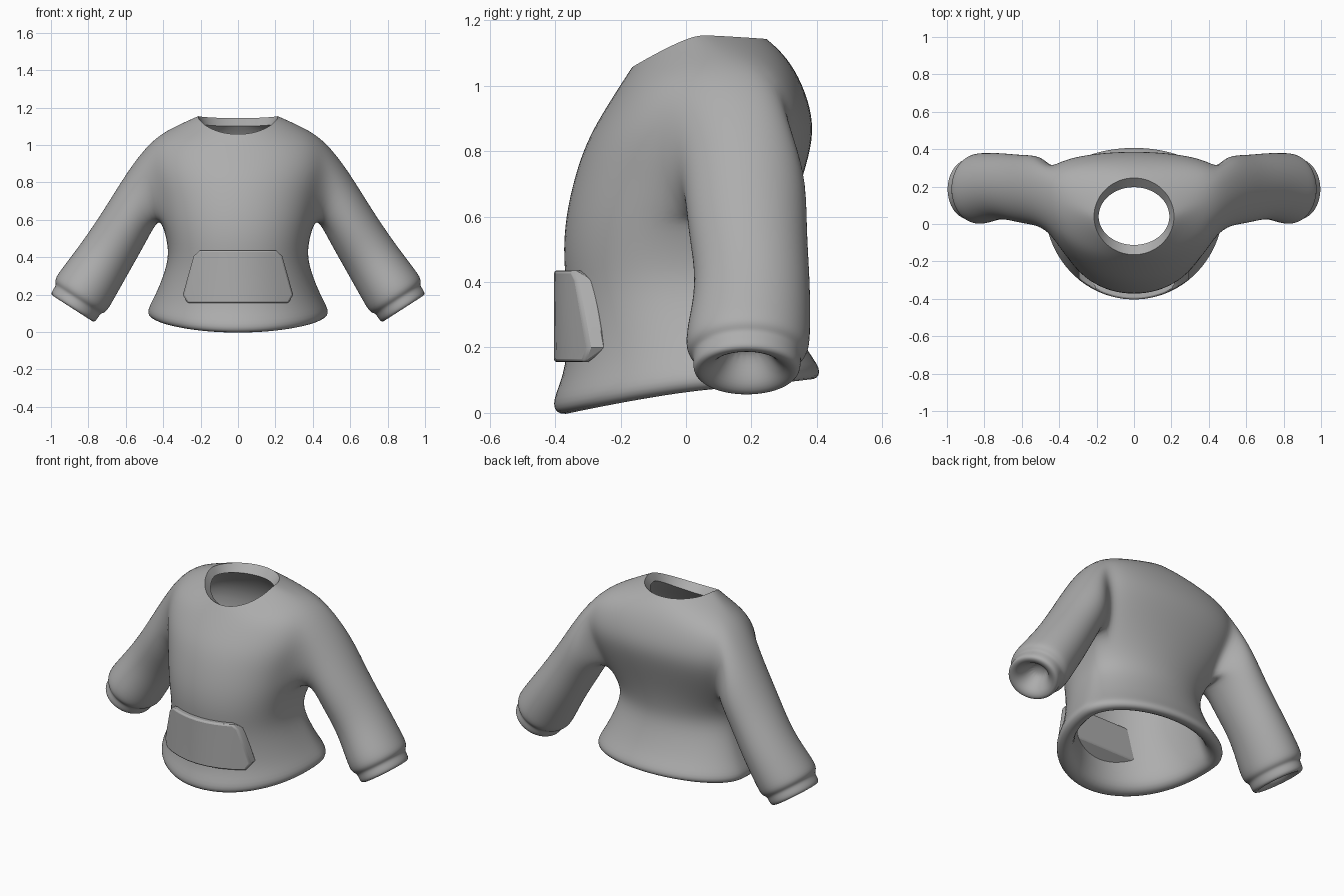
import bpy, bmesh
from math import sin, cos, pi

if "Cube" in bpy.data.objects:
    bpy.data.objects.remove(bpy.data.objects["Cube"], do_unlink=True)

cloth = bpy.data.materials.new("grey cloth")
cloth.use_nodes = True
GREY = (0.42, 0.42, 0.42, 1)
cloth.diffuse_color = GREY
cloth.node_tree.nodes["Principled BSDF"].inputs["Base Color"].default_value = GREY


def finish(bm, name):
    bmesh.ops.recalc_face_normals(bm, faces=bm.faces)
    mesh = bpy.data.meshes.new(name)
    bm.to_mesh(mesh)
    bm.free()
    mesh.materials.append(cloth)
    obj = bpy.data.objects.new(name, mesh)
    bpy.context.collection.objects.link(obj)
    mesh.polygons.foreach_set("use_smooth", [True] * len(mesh.polygons))
    return obj


COLS = 24


def torso_ring(bm, w, yf, yc, yb, zf, zs, zb, pf, pb):
    """Half width, front/widest/back y, front/side/back z, front/back roundness."""
    ring = []
    for i in range(COLS):
        a = 2 * pi * i / COLS
        a += .15 * sin(2 * a)  # columns gather at the sides for the armholes
        c = round(cos(a), 6)
        y = yc + ((yb - yc) * c ** pb if c > 0 else (yf - yc) * (-c) ** pf)
        z = zs + ((zb if c > 0 else zf) - zs) * abs(c) ** 1.25
        ring.append(bm.verts.new((w * sin(a), y, z)))
    return ring


def bridge(bm, a, b, skip=()):
    n = len(a)
    for i in range(n):
        if i not in skip:
            bm.faces.new((a[i], a[(i + 1) % n], b[(i + 1) % n], b[i]))


# Sweater body: outside from hem to neck, then back down the inside
OUTER = [
    (.465, -.405, .12, .405, -.015, .07, .095, .95, 1),
    (.495, -.422, .12, .422, .035, .11, .135, .95, 1),
    (.45, -.37, .11, .365, .13, .18, .20, .9, 1),
    (.375, -.365, .07, .29, .34, .36, .37, .75, 1),
    (.375, -.382, .07, .29, .47, .47, .47, .7, 1),
    (.41, -.375, .12, .32, .60, .59, .60, .7, .8),
    (.44, -.345, .15, .362, .73, .70, .73, .72, .6),
    (.48, -.31, .16, .392, .83, .82, .84, .8, .5),
    (.495, -.265, .16, .385, .91, .92, .93, .85, .5),
    (.465, -.22, .15, .347, .98, 1.025, 1.03, .9, .55),
    (.36, -.19, .10, .30, 1.025, 1.09, 1.10, 1, .8),
    (.215, -.168, .04, .25, 1.055, 1.155, 1.143, 1, 1),
]
INNER = [
    (.19, -.115, .04, .20, 1.02, 1.11, 1.10, 1, 1),
    (.33, -.15, .10, .25, .97, 1.05, 1.04, 1, .8),
    (.42, -.25, .15, .33, .85, .90, .88, .8, .6),
    (.37, -.335, .11, .28, .60, .60, .60, .7, .8),
    (.335, -.33, .07, .25, .38, .38, .38, .75, 1),
    (.37, -.30, .11, .29, .16, .20, .22, .9, 1),
    (.395, -.31, .12, .33, .005, .08, .11, .95, 1),
]
NECK = len(OUTER) - 1
ARM_ROW, ARM_COL, ARM_SPAN = 5, 4, 4
SKIP = [c + i for c in (ARM_COL, ARM_COL + COLS // 2) for i in range(ARM_SPAN)]

bm = bmesh.new()
rings = [torso_ring(bm, *r) for r in OUTER + INNER]
for j, ring in enumerate(rings):
    in_arm = ARM_ROW <= j < ARM_ROW + ARM_SPAN
    bridge(bm, ring, rings[(j + 1) % len(rings)], SKIP if in_arm else ())

# Sleeves: along axis, slant, offset from axis line, radii, y centre
SLEEVE = [
    (-.34, .08, .825, .142, .192, .182),
    (-.15, .03, .815, .145, .186, .186),
    (.05, 0, .813, .152, .176, .208),
    (.23, 0, .815, .166, .195, .19),
    (.295, 0, .815, .168, .192, .188),
    (.312, 0, .814, .145, .168, .187),
    (.335, 0, .814, .145, .168, .187),
    (.378, 0, .814, .145, .168, .185),
    (.372, 0, .814, .10, .115, .185),
    (.325, 0, .814, .07, .08, .185),
    (.27, 0, .814, .04, .045, .185),
]
AX, AZ = .54, -.84


def armhole(side):
    """Walk round the armhole, from the lower front corner up the front."""
    lo, hi = ARM_COL, ARM_COL + ARM_SPAN
    top = ARM_ROW + ARM_SPAN
    path = [(ARM_ROW + k, hi) for k in range(ARM_SPAN)]
    path += [(top, hi - k) for k in range(ARM_SPAN)]
    path += [(top - k, lo) for k in range(ARM_SPAN)]
    path += [(ARM_ROW, lo + k) for k in range(ARM_SPAN)]
    return [rings[j][i if side > 0 else (COLS - i) % COLS] for j, i in path]


for side in (1, -1):
    loop = armhole(side)
    for t, slant, off, rn, ry, yc in SLEEVE:
        new = []
        for k in range(len(loop)):
            a = 2 * pi * k / len(loop) - pi / 4
            up, front = sin(a), cos(a)
            n, d = off + rn * up, t - slant * up
            new.append(bm.verts.new((side * (-AZ * n + AX * d),
                                     yc - ry * front, AX * n + AZ * d)))
        bridge(bm, loop, new)
        loop = new
    bm.faces.new(loop)

# Crisp edges round the neck band
crease = bm.edges.layers.float.new("crease_edge")
for ring in (rings[NECK], rings[NECK + 1]):
    for i in range(COLS):
        edge = bm.edges.get((ring[i], ring[(i + 1) % COLS]))
        edge[crease] = 1
        edge.smooth = False
sweater = finish(bm, "sweater")
sub = sweater.modifiers.new("soft cloth", "SUBSURF")
sub.levels = sub.render_levels = 2

# Front pocket: curved front with clipped corners, solid to a flatter back
bm = bmesh.new()
# height, half width, back y
ROWS = [(.155, .27, -.30), (.20, .295, -.24), (.405, .237, -.275), (.436, .205, -.325)]
fronts, backs = [], []
for z, half, y_back in ROWS:
    xs = [half * u / 4 for u in range(-4, 5)]
    fronts.append([bm.verts.new((x, -.404 + 1.2 * x * x, z)) for x in xs])
    backs.append([bm.verts.new((x, y_back, z)) for x in xs])
loops = [f + b[::-1] for f, b in zip(fronts, backs)]
for a, b in zip(loops, loops[1:]):
    bridge(bm, a, b)
for f, b in ((fronts[0], backs[0]), (fronts[-1], backs[-1])):
    for i in range(len(f) - 1):
        bm.faces.new((f[i], f[i + 1], b[i + 1], b[i]))
pocket = finish(bm, "front_pocket")
bev = pocket.modifiers.new("rounded edge", "BEVEL")
bev.width, bev.segments, bev.limit_method = .015, 2, "ANGLE"
bev.angle_limit = pi / 4
bpy.context.view_layer.objects.active = pocket
pocket.select_set(True)
bpy.ops.object.shade_smooth_by_angle(angle=pi / 5)
